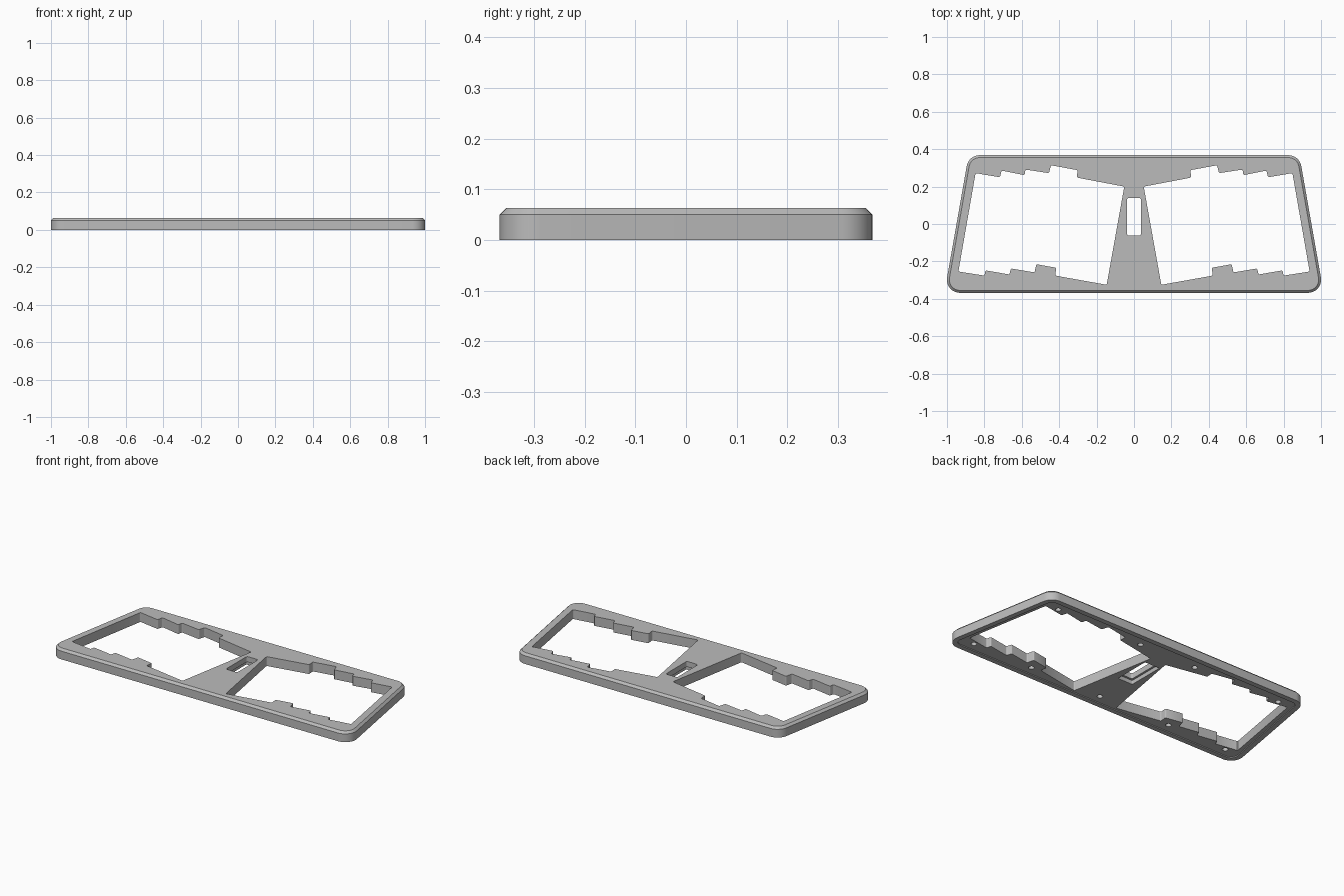
import bpy, bmesh, math
from mathutils import Vector

cube = bpy.data.objects.get("Cube")
if cube:
    bpy.data.objects.remove(cube, do_unlink=True)

grey = bpy.data.materials.new("plain_grey")
grey.use_nodes = True
GREY = (0.5, 0.5, 0.5, 1)
grey.diffuse_color = GREY
grey.node_tree.nodes["Principled BSDF"].inputs["Base Color"].default_value = GREY


def rounded(points, radius, steps):
    """Round every corner of a closed 2D polygon with a tangent arc."""
    out = []
    for i, p in enumerate(points):
        p = Vector(p)
        a = (Vector(points[i - 1]) - p).normalized()
        b = (Vector(points[(i + 1) % len(points)]) - p).normalized()
        half = a.angle(b) / 2
        centre = p + (a + b).normalized() * radius / math.sin(half)
        start = p + a * radius / math.tan(half) - centre
        end = p + b * radius / math.tan(half) - centre
        sweep = math.pi - 2 * half
        for k in range(steps + 1):
            t = k / steps
            w0 = math.sin((1 - t) * sweep) / math.sin(sweep)
            w1 = math.sin(t * sweep) / math.sin(sweep)
            out.append(centre + start * w0 + end * w1)
    return out


def loft(name, rings):
    """Solid through a stack of (outline, height) rings."""
    bm = bmesh.new()
    loops = [[bm.verts.new((p[0], p[1], z)) for p in pts] for pts, z in rings]
    bm.faces.new(loops[0])
    bm.faces.new(loops[-1])
    for low, high in zip(loops, loops[1:]):
        for i in range(len(low)):
            j = (i + 1) % len(low)
            bm.faces.new((low[i], low[j], high[j], high[i]))
    bmesh.ops.recalc_face_normals(bm, faces=bm.faces)
    mesh = bpy.data.meshes.new(name)
    bm.to_mesh(mesh)
    bm.free()
    mesh.materials.append(grey)
    obj = bpy.data.objects.new(name, mesh)
    bpy.context.collection.objects.link(obj)
    return obj


def cut(target, cutter):
    """Subtract the cutter and discard it."""
    bpy.context.view_layer.objects.active = target
    mod = target.modifiers.new("cut", "BOOLEAN")
    mod.operation, mod.solver, mod.object = "DIFFERENCE", "EXACT", cutter
    bpy.ops.object.modifier_apply(modifier=mod.name)
    bpy.data.objects.remove(cutter, do_unlink=True)


def outline(inset):
    """Rounded trapezoid with sides leaning ten degrees."""
    lean = math.radians(10)
    y = 0.368 - inset
    mid = 0.949 - inset / math.cos(lean)
    wide, narrow = mid + y * math.tan(lean), mid - y * math.tan(lean)
    return rounded([(-wide, -y), (wide, -y), (narrow, y), (-narrow, y)],
                   0.07 - inset, 10)


def box_outline(half, y0, y1, radius):
    return rounded([(-half, y0), (half, y0), (half, y1), (-half, y1)], radius, 4)


# Plate with chamfered top edge
TOP = 0.063
frame = loft("plate_frame", [(outline(0), 0), (outline(0), 0.05),
                             (outline(0.013), TOP)])

# Shallow step on the underside, leaving a narrow rim
cut(frame, loft("underside_step", [(outline(0.03), -0.1), (outline(0.03), 0.006)]))

# Stepped openings, mirrored
opening = [
    (0.052, 0.20), (0.305, 0.248), (0.302, 0.288), (0.444, 0.314),
    (0.455, 0.272), (0.58, 0.291), (0.585, 0.261), (0.708, 0.286),
    (0.717, 0.25), (0.847, 0.272), (0.939, -0.254), (0.80, -0.276),
    (0.794, -0.248), (0.666, -0.27), (0.658, -0.238), (0.532, -0.259),
    (0.522, -0.215), (0.416, -0.234), (0.421, -0.276), (0.146, -0.325)]
for side in (1, -1):
    pts = rounded([(side * x, y) for x, y in opening], 0.007, 3)
    cut(frame, loft("opening_cutter", [(pts, -0.1), (pts, 0.2)]))

# Centre slot with a wider pocket underneath
slot = box_outline(0.038, -0.062, 0.14, 0.012)
cut(frame, loft("slot_cutter", [(slot, -0.1), (slot, 0.2)]))
pocket = box_outline(0.05, -0.074, 0.152, 0.005)
cut(frame, loft("pocket_cutter", [(pocket, -0.1), (pocket, 0.03)]))

# Blind screw holes in the underside
holes = [(0, -0.285)]
for side in (1, -1):
    holes += [(side * x, y) for x, y in
              ((0.77, 0.285), (0.19, 0.28), (0.88, -0.288), (0.48, -0.285))]
for x, y in holes:
    ring = [(x + 0.016 * math.cos(k * math.tau / 20),
             y + 0.016 * math.sin(k * math.tau / 20)) for k in range(20)]
    cut(frame, loft("hole_cutter", [(ring, -0.1), (ring, 0.04)]))

bpy.ops.object.select_all(action="DESELECT")
frame.select_set(True)
bpy.context.view_layer.objects.active = frame
bpy.ops.object.shade_smooth_by_angle(angle=math.radians(30))
